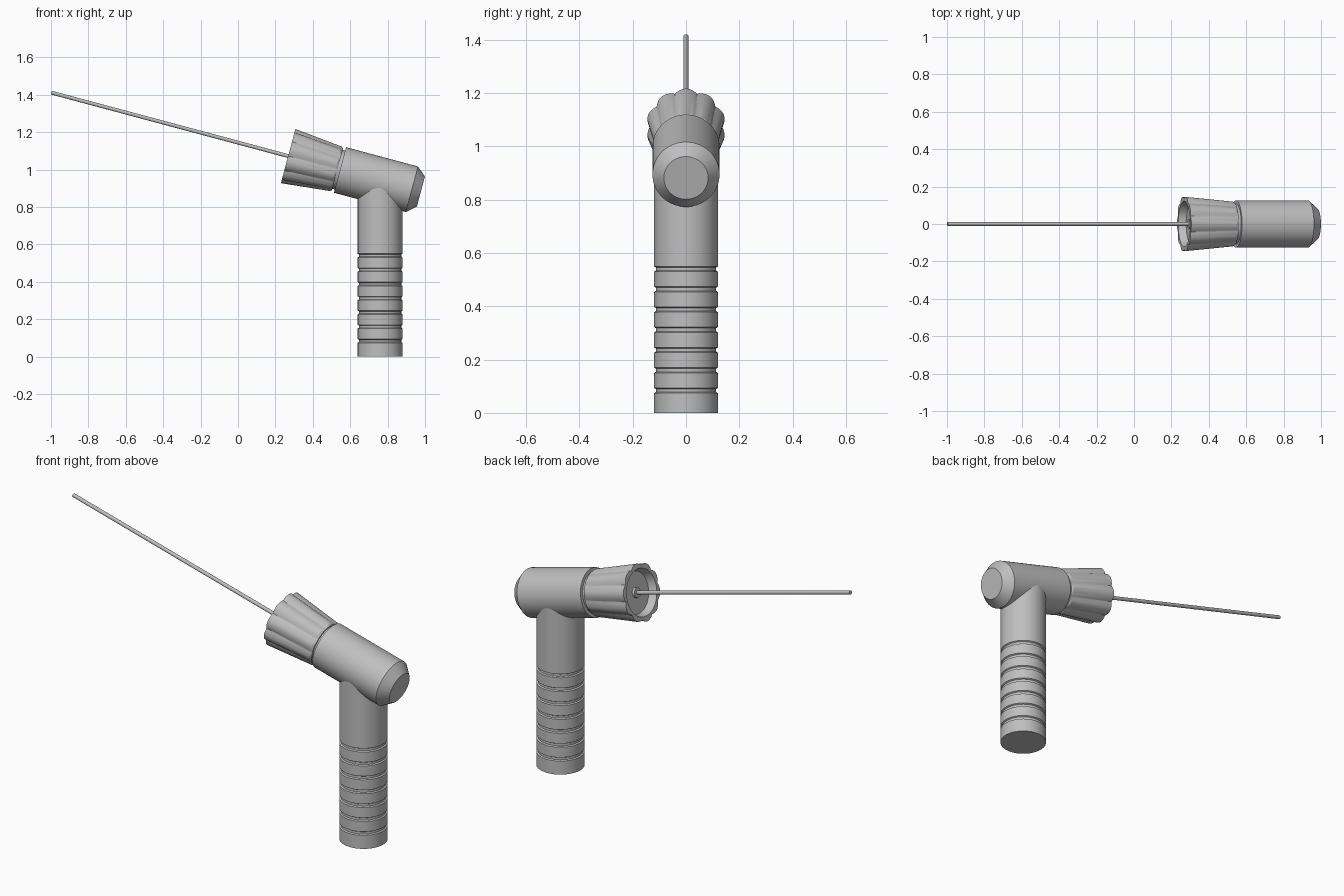
import bpy, bmesh
from math import sin, cos, pi, radians

cube = bpy.data.objects.get("Cube")
if cube:
    bpy.data.objects.remove(cube, do_unlink=True)

grey = bpy.data.materials.new("plain grey")
grey.use_nodes = True
colour = (0.52, 0.52, 0.52, 1)
grey.diffuse_color = colour
grey.node_tree.nodes["Principled BSDF"].inputs["Base Color"].default_value = colour

TILT = radians(105)          # barrel axis, from rod tip down to the end cap
TIP = (0.978, 0, 0.882)      # centre of the end cap
LOBES = 10


def turned(name, profile, location, tilt=0, segments=64):
    """Revolve (height, radius, optional flute depth) rings, capped at both ends."""
    bm = bmesh.new()
    rings = []
    for height, radius, *flute in profile:
        depth = flute[0] if flute else 0
        ring = []
        for i in range(segments):
            a = 2 * pi * i / segments
            r = radius * (1 - depth * (1 - abs(cos(a * LOBES / 2))))
            ring.append(bm.verts.new((r * cos(a), r * sin(a), height)))
        rings.append(ring)
    for low, high in zip(rings, rings[1:]):
        for i in range(segments):
            j = (i + 1) % segments
            bm.faces.new((low[i], low[j], high[j], high[i]))
    bm.faces.new(rings[0][::-1])
    bm.faces.new(rings[-1])
    bmesh.ops.recalc_face_normals(bm, faces=bm.faces)
    mesh = bpy.data.meshes.new(name)
    bm.to_mesh(mesh)
    bm.free()
    mesh.materials.append(grey)
    obj = bpy.data.objects.new(name, mesh)
    bpy.context.collection.objects.link(obj)
    obj.location = location
    obj.rotation_euler.y = tilt
    bpy.ops.object.select_all(action='DESELECT')
    obj.select_set(True)
    bpy.context.view_layer.objects.active = obj
    bpy.ops.object.shade_smooth_by_angle(angle=radians(25))
    return obj


# Upright handle with seven grip grooves
R = 0.12
grip = [(0, R)]
for n in range(7):
    z = 0.084 + 0.076 * n
    grip += [(z - 0.01, R), (z - 0.006, R - 0.007),
             (z + 0.006, R - 0.007), (z + 0.01, R)]
grip.append((0.93, R))
turned("handle", grip, (0.76, 0, 0))

# Tilted barrel with a chamfered end cap
turned("barrel", [(-0.448, 0.126), (-0.05, 0.126), (0, 0.083)], TIP, TILT)

# Narrow neck between barrel and knob
turned("neck", [(-0.48, 0.108), (-0.44, 0.108)], TIP, TILT)

# Fluted, flared knob with a recessed front
turned("knob", [(-0.695, 0.105), (-0.695, 0.108), (-0.735, 0.122),
                (-0.735, 0.15, 0.09), (-0.472, 0.123, 0.05),
                (-0.462, 0.116)], TIP, TILT, segments=120)

# Small collar and the long thin rod
turned("rod_collar", [(-0.71, 0.026), (-0.69, 0.026)], TIP, TILT, segments=32)
turned("rod", [(-2.045, 0.01), (-0.69, 0.01)], TIP, TILT, segments=24)
